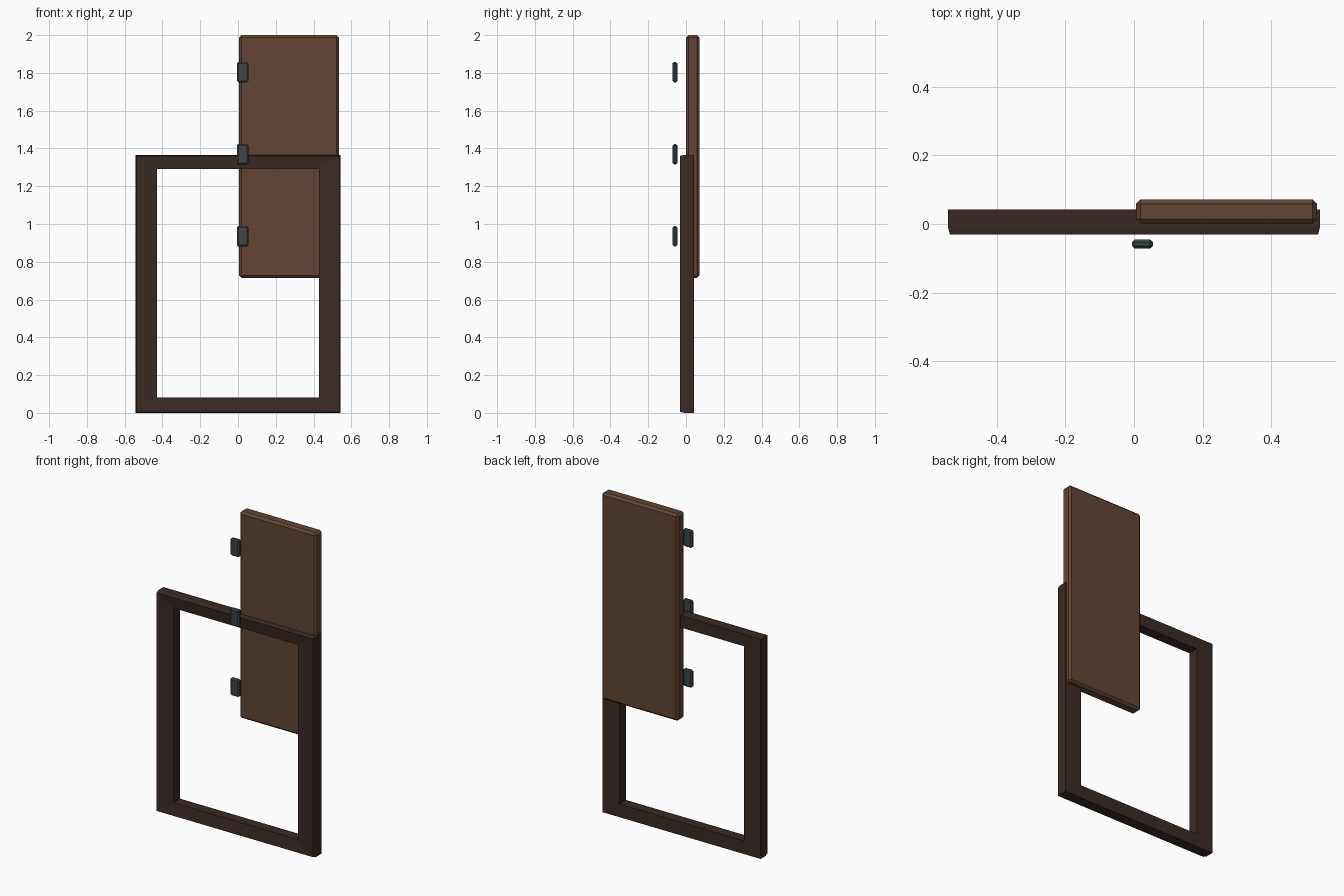
import bpy, bmesh
from mathutils import Vector

if "Cube" in bpy.data.objects:
    bpy.data.objects.remove(bpy.data.objects["Cube"])


def material(name, rgb):
    m = bpy.data.materials.new(name)
    m.diffuse_color = (*rgb, 1)
    m.use_nodes = True
    m.node_tree.nodes["Principled BSDF"].inputs["Base Color"].default_value = m.diffuse_color
    return m


dark_wood = material("dark_wood", (0.042, 0.023, 0.018))
brown_wood = material("brown_wood", (0.125, 0.06, 0.034))
iron = material("iron", (0.045, 0.058, 0.062))


def add_object(name, bm, mat):
    bmesh.ops.recalc_face_normals(bm, faces=bm.faces)
    me = bpy.data.meshes.new(name)
    bm.to_mesh(me)
    bm.free()
    me.materials.append(mat)
    ob = bpy.data.objects.new(name, me)
    bpy.context.collection.objects.link(ob)
    return ob


def bevelled_box(name, low, high, bevel, mat):
    low, high = Vector(low), Vector(high)
    bm = bmesh.new()
    bmesh.ops.create_cube(bm, size=1)
    bmesh.ops.scale(bm, vec=high - low, verts=bm.verts)
    bmesh.ops.translate(bm, vec=(low + high) / 2, verts=bm.verts)
    bmesh.ops.bevel(bm, geom=bm.edges[:], offset=bevel, segments=1,
                    profile=0.5, affect='EDGES')
    return add_object(name, bm, mat)


# Mitred window frame: profile loops as (half width, bottom z, top z, y)
profile = [
    (0.543, 0.0, 1.366, 0.043),
    (0.543, 0.0, 1.366, -0.007),
    (0.537, 0.005, 1.361, -0.031),
    (0.428, 0.082, 1.291, -0.022),
    (0.428, 0.082, 1.291, 0.043),
]
bm = bmesh.new()
rings = [[bm.verts.new(p) for p in ((-w, y, z0), (w, y, z0), (w, y, z1), (-w, y, z1))]
         for w, z0, z1, y in profile]
for i, ring in enumerate(rings):
    nxt = rings[(i + 1) % len(rings)]
    for j in range(4):
        k = (j + 1) % 4
        bm.faces.new((ring[j], ring[k], nxt[k], nxt[j]))
add_object("window_frame", bm, dark_wood)

# Shutter panel behind the frame
bevelled_box("shutter_panel", (0.006, 0.001, 0.715), (0.534, 0.0715, 2.0), 0.013, brown_wood)

# Three hinge plates in front
for i, z in enumerate((0.935, 1.369, 1.804)):
    bevelled_box(f"hinge_plate_{i + 1}", (-0.006, -0.0715, z - 0.054),
                 (0.055, -0.0455, z + 0.054), 0.008, iron)
